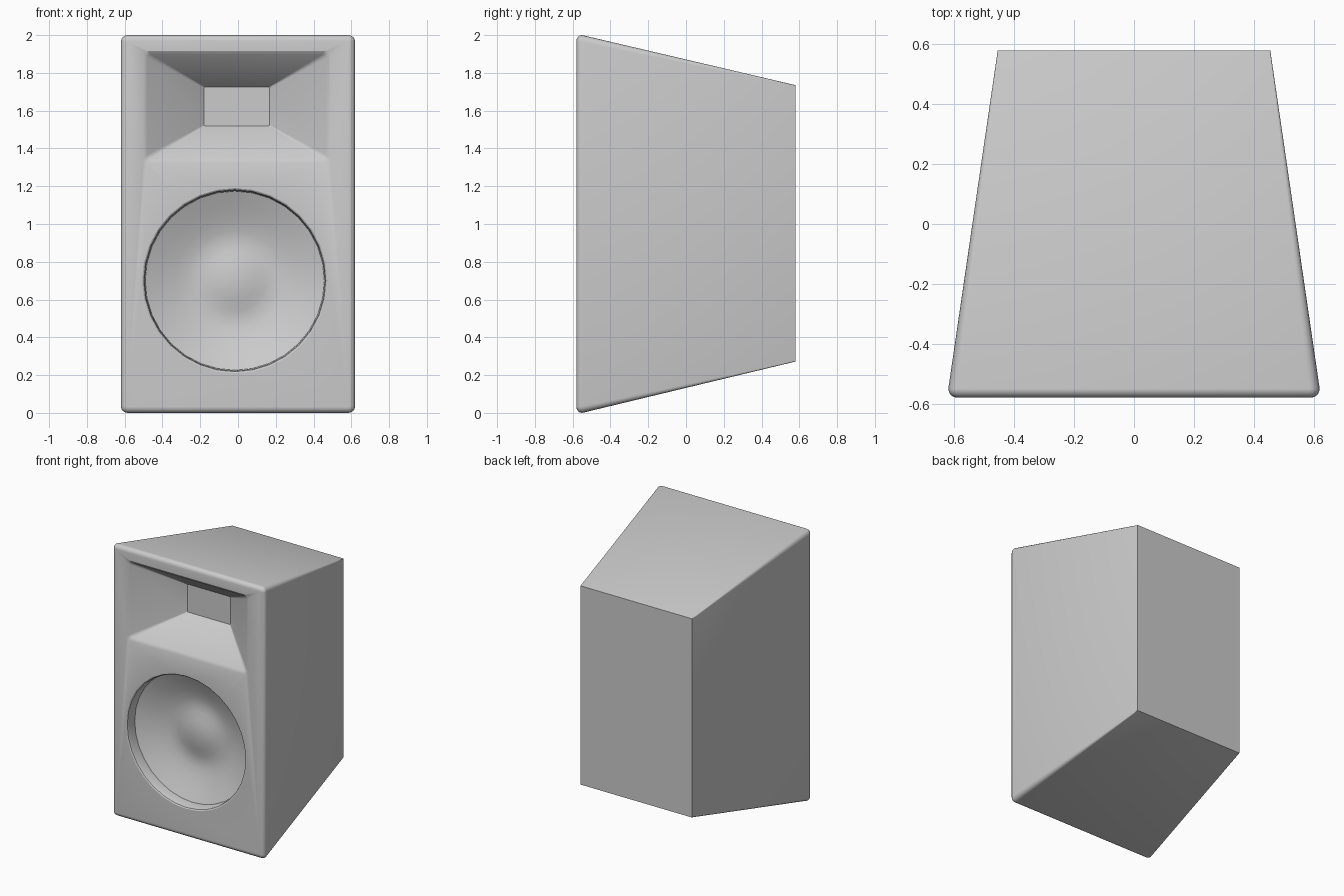
import bpy, bmesh
from math import sin, cos, pi, radians

if "Cube" in bpy.data.objects:
    bpy.data.objects.remove(bpy.data.objects["Cube"])

FRONT, BACK = -0.58, 0.58


def rounded_rect(x0, x1, z0, z1, r, y, steps=4):
    corners = [(x1 - r, z1 - r), (x0 + r, z1 - r), (x0 + r, z0 + r), (x1 - r, z0 + r)]
    ring = []
    for q, (cx, cz) in enumerate(corners):
        for i in range(steps + 1):
            a = pi / 2 * (q + i / steps)
            ring.append((cx + r * cos(a), y, cz + r * sin(a)))
    return ring


def circle(cx, cz, r, y, sides=32):
    return [(cx + r * cos(2 * pi * i / sides), y, cz + r * sin(2 * pi * i / sides))
            for i in range(sides)]


def loft(name, rings):
    """Closed solid skinned through matching rings."""
    bm = bmesh.new()
    loops = [[bm.verts.new(p) for p in ring] for ring in rings]
    for a, b in zip(loops, loops[1:]):
        for i in range(len(a)):
            j = (i + 1) % len(a)
            bm.faces.new((a[i], a[j], b[j], b[i]))
    bm.faces.new(loops[0])
    bm.faces.new(loops[-1])
    bmesh.ops.recalc_face_normals(bm, faces=bm.faces)
    mesh = bpy.data.meshes.new(name)
    bm.to_mesh(mesh)
    bm.free()
    obj = bpy.data.objects.new(name, mesh)
    bpy.context.collection.objects.link(obj)
    return obj


# Tapered cabinet with a rounded front edge
rings = []
for i in range(5):
    a = pi / 2 * (1 - i / 4)
    inset = 0.03 * (1 - cos(a))
    rings.append(rounded_rect(-0.62 + inset, 0.62 - inset, inset, 2 - inset,
                              0.035 - inset, FRONT + 0.03 * (1 - sin(a))))
rings.append(rounded_rect(-0.455, 0.455, 0.272, 1.735, 0.004, BACK))
cabinet = loft("speaker_cabinet", rings)

# Horn recess: (left, right, bottom, top, corner radius, depth)
horn = loft("horn_cutter", [
    rounded_rect(x0, x1, z0, z1, r, FRONT + d) for x0, x1, z0, z1, r, d in [
        (-0.51, 0.495, 1.31, 1.925, 0.03, -0.05),
        (-0.50, 0.485, 1.325, 1.915, 0.025, 0.0),
        (-0.48, 0.467, 1.347, 1.897, 0.02, 0.012),
        (-0.18, 0.168, 1.52, 1.725, 0.006, 0.25)]])

# Woofer recess: (radius, depth) from lip to cone to raised centre dome
profile = [(0.49, -0.05), (0.49, 0.0), (0.482, 0.005), (0.478, 0.015), (0.474, 0.08),
           (0.40, 0.113), (0.32, 0.145), (0.26, 0.163), (0.21, 0.17),
           (0.16, 0.164), (0.11, 0.152), (0.06, 0.143), (0.02, 0.14)]
woofer = loft("woofer_cutter", [circle(-0.017, 0.70, r, FRONT + d) for r, d in profile])

# Carve both recesses
bpy.context.view_layer.objects.active = cabinet
for cutter in (horn, woofer):
    cutter.hide_render = True
    mod = cabinet.modifiers.new(cutter.name, 'BOOLEAN')
    mod.operation = 'DIFFERENCE'
    mod.solver = 'EXACT'
    mod.object = cutter
    bpy.ops.object.modifier_apply(modifier=mod.name)
    bpy.data.objects.remove(cutter)

bpy.ops.object.select_all(action='DESELECT')
cabinet.select_set(True)
bpy.ops.object.shade_smooth_by_angle(angle=radians(30))
